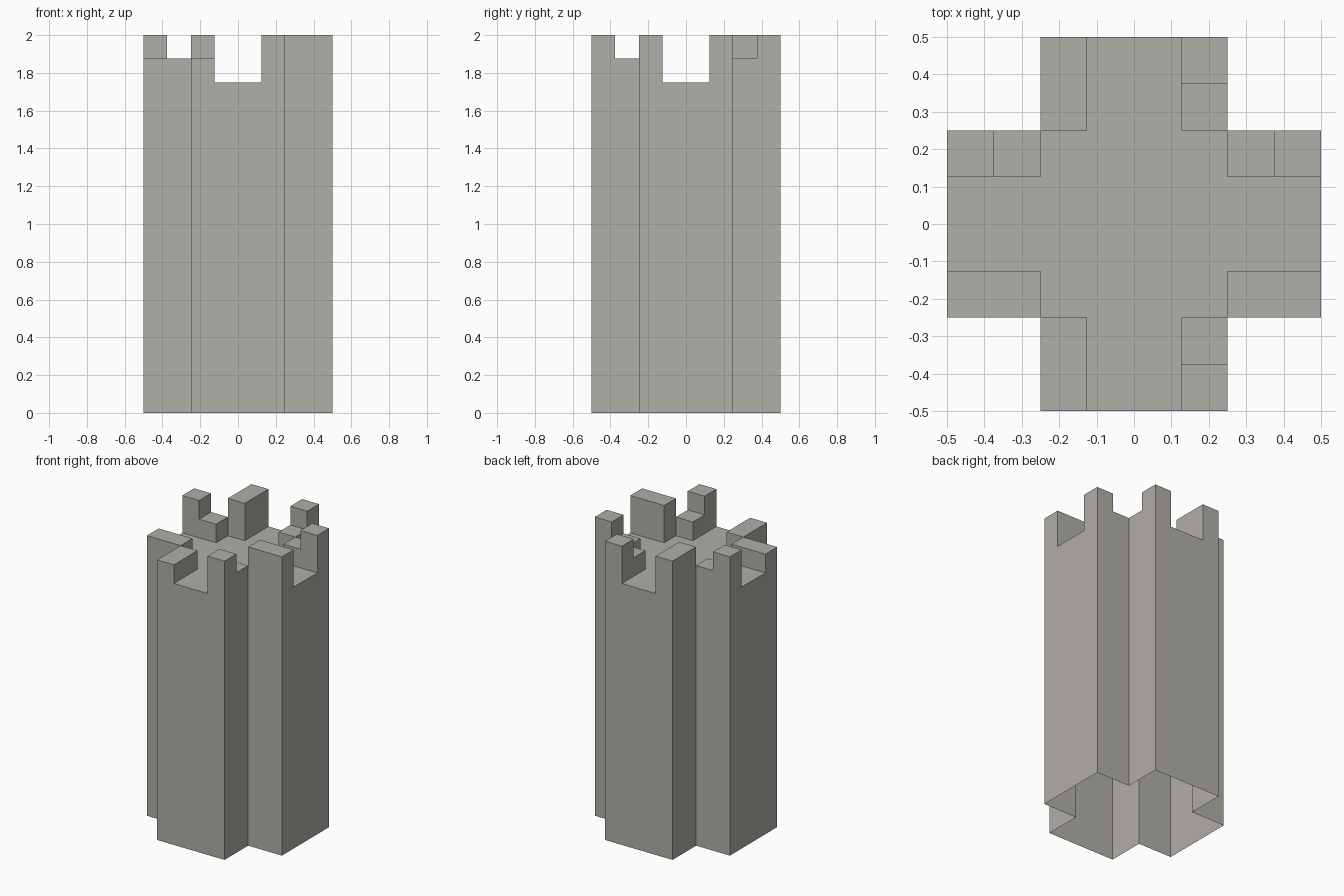
import bpy
import bmesh
import math

if "Cube" in bpy.data.objects:
    bpy.data.objects.remove(bpy.data.objects["Cube"], do_unlink=True)

DECK, LOW, TALL = 1.75, 1.875, 2.0

stone = bpy.data.materials.new("warm_grey_stone")
stone.use_nodes = True
colour = (0.44, 0.425, 0.39, 1)
stone.diffuse_color = colour
stone.node_tree.nodes["Principled BSDF"].inputs["Base Color"].default_value = colour


def raise_cells(bm, inside, height):
    """Extrude the upward faces whose centre passes the test to a height."""
    bm.normal_update()
    cells = [f for f in bm.faces
             if abs(f.normal.z) > 0.9 and inside(f.calc_center_median())]
    result = bmesh.ops.extrude_face_region(bm, geom=cells)
    for v in result["geom"]:
        if isinstance(v, bmesh.types.BMVert):
            v.co.z = height


def box(x0, x1, y0, y1):
    return lambda c: x0 < c.x < x1 and y0 < c.y < y1


# Cross-shaped footprint on a grid of square cells
bm = bmesh.new()
bmesh.ops.create_grid(bm, x_segments=8, y_segments=8, size=0.5)
corners = [f for f in bm.faces
           if min(abs(f.calc_center_median().x), abs(f.calc_center_median().y)) > 0.25]
bmesh.ops.delete(bm, geom=corners, context='FACES')

# Hollow shaft, open underneath
raise_cells(bm, lambda c: True, DECK)
floor = [f for f in bm.faces if f.calc_center_median().z < 0.01]
bmesh.ops.delete(bm, geom=floor, context='FACES')

# Plain battlements: one on each arm
for bounds, height in (((-0.5, -0.25, -0.25, -0.125), LOW),
                       ((-0.25, -0.125, -0.5, -0.25), LOW),
                       ((0.25, 0.5, -0.25, -0.125), TALL),
                       ((-0.25, -0.125, 0.25, 0.5), TALL)):
    raise_cells(bm, box(*bounds), height)

# Stepped battlements: low inside, tall at the outer end
for s in (-1, 1):
    for start, height in ((0.25, LOW), (0.375, TALL)):
        lo, hi = sorted((s * start, s * 0.5))
        raise_cells(bm, box(lo, hi, 0.125, 0.25), height)
        raise_cells(bm, box(0.125, 0.25, lo, hi), height)

# Merge flat areas and finish the tower
bmesh.ops.dissolve_limit(bm, angle_limit=math.radians(1),
                         verts=bm.verts[:], edges=bm.edges[:])
bmesh.ops.recalc_face_normals(bm, faces=bm.faces[:])
mesh = bpy.data.meshes.new("castle_tower")
bm.to_mesh(mesh)
bm.free()
mesh.materials.append(stone)
tower = bpy.data.objects.new("castle_tower", mesh)
bpy.context.collection.objects.link(tower)
